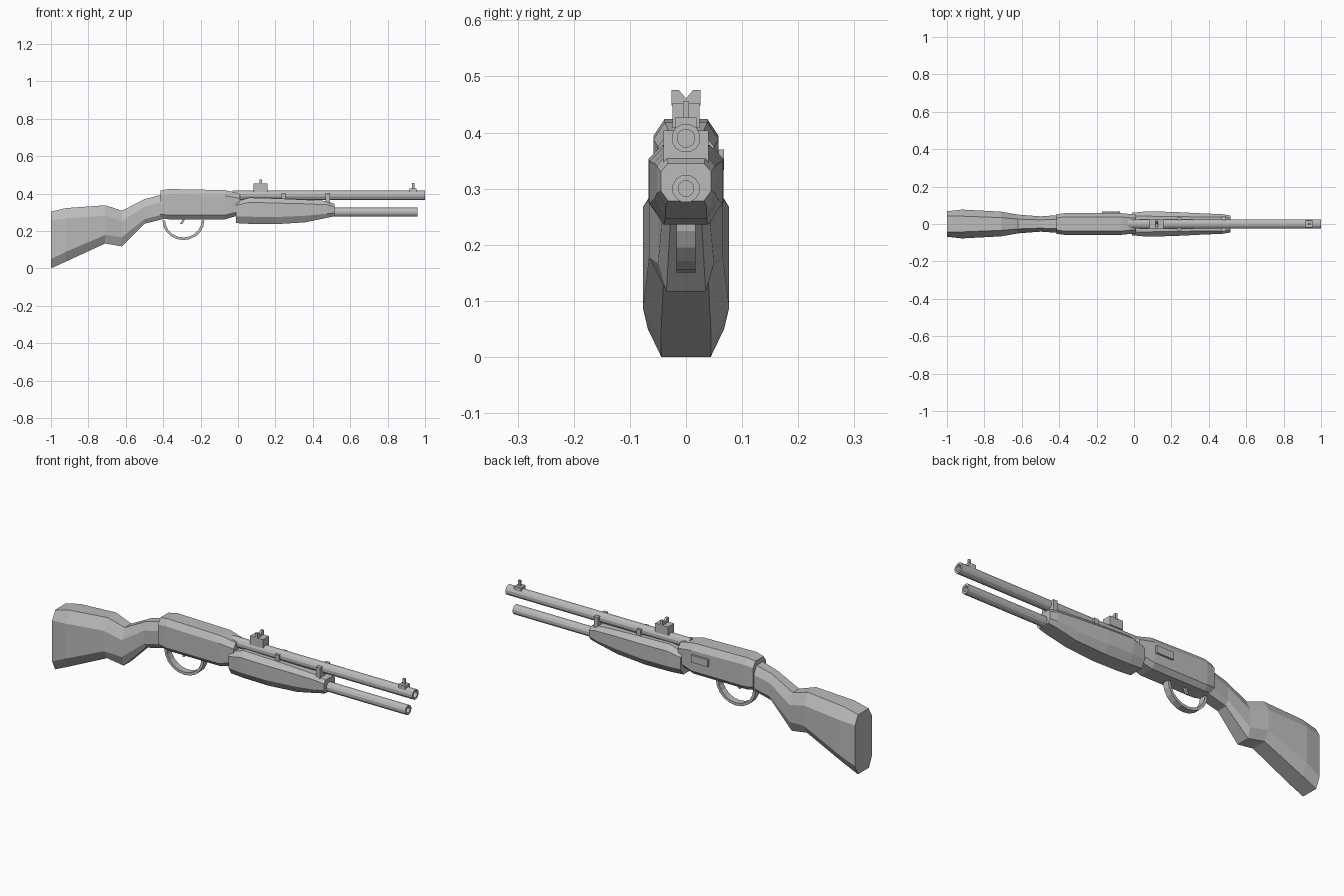
import bpy, bmesh, math

if "Cube" in bpy.data.objects:
    bpy.data.objects.remove(bpy.data.objects["Cube"])

grey = bpy.data.materials.new("plain grey")
grey.diffuse_color = (0.5, 0.5, 0.5, 1)
grey.use_nodes = True
grey.node_tree.nodes["Principled BSDF"].inputs["Base Color"].default_value = grey.diffuse_color


def finish(name, bm):
    bmesh.ops.recalc_face_normals(bm, faces=bm.faces)
    me = bpy.data.meshes.new(name)
    bm.to_mesh(me)
    bm.free()
    me.materials.append(grey)
    ob = bpy.data.objects.new(name, me)
    bpy.context.collection.objects.link(ob)
    return ob


def skin(name, rings, caps=True):
    """Join equal-sized rings of points into a surface."""
    bm = bmesh.new()
    vs = [[bm.verts.new(p) for p in r] for r in rings]
    n = len(vs[0])
    for a, b in zip(vs, vs[1:]):
        for i in range(n):
            bm.faces.new((a[i], a[(i + 1) % n], b[(i + 1) % n], b[i]))
    if caps:
        bm.faces.new(vs[0])
        bm.faces.new(vs[-1])
    return finish(name, bm)


def body(name, stations):
    """Chamfered body: x, bottom, top, half width, low/high chamfer, low/high flat half width."""
    rings = []
    for x, zb, zt, w, cb, ct, fb, ft in stations:
        half = [(fb, zb), (w, zb + cb), (w, zt - ct), (ft, zt)]
        rings.append([(x, y, z) for y, z in half] + [(x, -y, z) for y, z in reversed(half)])
    return skin(name, rings)


def tube(name, x0, x1, z, r, bore, n=12):
    def ring(x, rad):
        return [(x, rad * math.cos(math.tau * (i + .5) / n),
                 z + rad * math.sin(math.tau * (i + .5) / n)) for i in range(n)]
    return skin(name, [ring(x0, r), ring(x1, r), ring(x1, bore), ring(x1 - .08, bore)])


def prism(name, pts, x0, x1):
    """Extrude a y,z outline along x."""
    return skin(name, [[(x, y, z) for y, z in pts] for x in (x0, x1)])


def box(name, x0, x1, y0, y1, z0, z1):
    return prism(name, [(y0, z0), (y1, z0), (y1, z1), (y0, z1)], x0, x1)


# wooden stock
body("stock", [
    (-1.0, 0.0, .303, .068, .05, .045, .044, .042),
    (-.92, .036, .322, .077, .052, .055, .045, .042),
    (-.71, .133, .337, .066, .045, .055, .040, .034),
    (-.62, .117, .308, .050, .05, .055, .035, .026),
    (-.50, .238, .370, .041, .025, .04, .028, .022),
    (-.39, .266, .398, .048, .025, .04, .030, .026)])

# receiver with side plate
body("receiver", [
    (-.415, .270, .416, .052, .02, .028, .034, .032),
    (-.37, .262, .424, .058, .022, .030, .038, .038),
    (-.07, .262, .418, .058, .022, .030, .038, .038),
    (.01, .285, .400, .050, .02, .025, .034, .030)])
box("bolt_plate", -.17, -.075, .05, .068, .333, .370)

# sliding fore-end
body("fore_end", [
    (-.012, .242, .356, .060, .035, .02, .038, .042),
    (.06, .238, .378, .067, .038, .025, .040, .042),
    (.20, .236, .374, .065, .038, .025, .040, .040),
    (.36, .246, .367, .057, .035, .022, .037, .038),
    (.475, .270, .360, .052, .022, .02, .036, .036),
    (.515, .278, .345, .045, .018, .015, .032, .032)])

# barrel and magazine tube
tube("barrel", -.03, 1.0, .390, .026, .016)
tube("magazine_tube", .45, .96, .300, .025, .014)

# barrel bands
for name, x, w, z0, z1 in (("rear_band", .243, .034, .36, .402),
                           ("front_band", .48, .040, .345, .404)):
    box(name, x - .011, x + .011, -w, w, z0, z1)

# rear sight with notched leaf
box("rear_sight_block", .084, .157, -.024, .024, .408, .453)
prism("rear_sight_leaf", [(-.026, .448), (.026, .448), (.026, .476), (.013, .476),
                          (0, .461), (-.013, .476), (-.026, .476)], .115, .128)

# front sight
box("front_sight_base", .917, .955, -.019, .019, .405, .427)
box("front_sight_post", .931, .944, -.005, .005, .425, .455)

# trigger guard hoop
rings = []
for i in range(11):
    a = math.pi * (1 + i / 10)
    c, s = math.cos(a), math.sin(a)
    rings.append([(-.292 + rx * c, y, .257 + rz * s)
                  for rx, rz, y in ((.112, .106, -.017), (.112, .106, .017),
                                    (.098, .092, .017), (.098, .092, -.017))])
skin("trigger_guard", rings)

# trigger
skin("trigger", [[(x - .006, -.006, z), (x + .006, -.006, z), (x + .006, .006, z), (x - .006, .006, z)]
                 for x, z in ((-.285, .275), (-.296, .25), (-.305, .236))])
